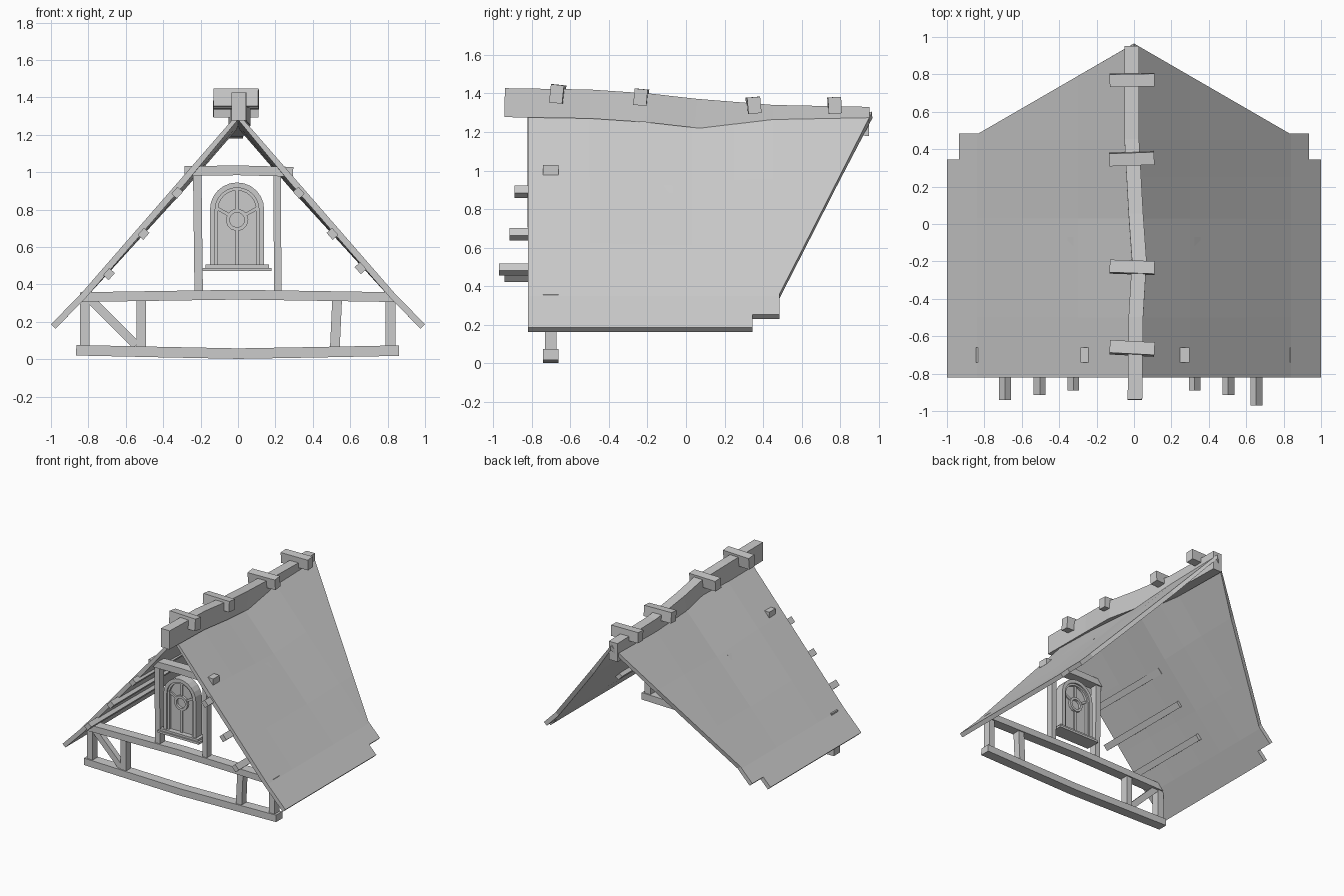
import bpy, bmesh, math
from mathutils import Vector, Matrix

cube = bpy.data.objects.get("Cube")
if cube:
    bpy.data.objects.remove(cube, do_unlink=True)

GREY = (0.6, 0.6, 0.6, 1)
mat = bpy.data.materials.new("plain grey")
mat.use_nodes = True
mat.diffuse_color = GREY
mat.node_tree.nodes["Principled BSDF"].inputs["Base Color"].default_value = GREY


def finish(name, bm):
    bmesh.ops.recalc_face_normals(bm, faces=bm.faces)
    mesh = bpy.data.meshes.new(name)
    bm.to_mesh(mesh)
    bm.free()
    mesh.materials.append(mat)
    obj = bpy.data.objects.new(name, mesh)
    bpy.context.collection.objects.link(obj)
    return obj


def beam(name, points, depth, height, side=(0, 1, 0), closed=False):
    """Sweep a rectangle along points; depth runs along side, height across it."""
    pts = [Vector(p) for p in points]
    side = Vector(side).normalized()
    bm = bmesh.new()
    rings = []
    n = len(pts)
    for i, p in enumerate(pts):
        a = pts[i - 1] if closed or i else p
        b = pts[(i + 1) % n] if closed or i < n - 1 else p
        up = (b - a).cross(side).normalized() * height / 2
        s = side * depth / 2
        rings.append([bm.verts.new(p + q) for q in (s + up, s - up, -s - up, up - s)])
    for i in range(n if closed else n - 1):
        r, t = rings[i], rings[(i + 1) % n]
        for k in range(4):
            bm.faces.new((r[k], r[(k + 1) % 4], t[(k + 1) % 4], t[k]))
    if not closed:
        bm.faces.new(rings[0])
        bm.faces.new(rings[-1])
    return finish(name, bm)


# Roof: one half outlined in plan, lifted to the slope, mirrored and thickened
RIDGE = [(-0.82, 1.315), (-0.5, 1.305), (0.03, 1.27), (0.45, 1.295), (0.97, 1.305)]


def ridge_height(y):
    for (y0, z0), (y1, z1) in zip(RIDGE, RIDGE[1:]):
        if y <= y1:
            return z0 + (z1 - z0) * (y - y0) / (y1 - y0)
    return RIDGE[-1][1]


def roof_height(x, y):
    if x > 0.84:
        return 0.35 - (x - 0.84) * 1.02
    return 0.35 + (ridge_height(y) - 0.35) * (1 - x / 0.84)


bm = bmesh.new()
outline = [(0, -0.82), (1, -0.82), (1, 0.345), (0.935, 0.345),
           (0.935, 0.485), (0.83, 0.485), (0, 0.965)]
bm.faces.new([bm.verts.new((x, y, 0)) for x, y in outline])
cuts = [((0, y, 0), (0, 1, 0)) for y in (-0.5, -0.2, 0.03, 0.25, 0.45)]
cuts += [((x, 0, 0), (1, 0, 0)) for x in (0.3, 0.6, 0.84)]
for co, no in cuts:
    bmesh.ops.bisect_plane(bm, geom=bm.verts[:] + bm.edges[:] + bm.faces[:],
                           plane_co=co, plane_no=no)
for v in bm.verts:
    v.co.z = roof_height(v.co.x, v.co.y)
roof = finish("roof", bm)
roof.data.update()
if roof.data.polygons[0].normal.z < 0:
    roof.data.flip_normals()
roof.modifiers.new("mirror", 'MIRROR')
thick = roof.modifiers.new("thickness", 'SOLIDIFY')
thick.thickness = 0.034
thick.offset = -1

# Wavy ridge beam
beam("ridge_beam", [(0.005, -0.94, 1.352), (0.01, -0.5, 1.345), (0.028, -0.2, 1.325),
                    (0.01, 0.05, 1.297), (-0.012, 0.45, 1.265), (-0.012, 0.95, 1.255)],
     0.078, 0.15, side=(1, 0, 0))

# Short cross pieces straddling the ridge
for i, (x, y, z, turn, tilt) in enumerate([
        (-0.01, -0.665, 1.397, -3, -6), (-0.01, -0.232, 1.38, -2, -5),
        (-0.012, 0.35, 1.338, 2, 5), (-0.01, 0.77, 1.338, 1, 3)]):
    bm = bmesh.new()
    size = Matrix.Diagonal((0.24, 0.068, 0.085 + 0.01 * (i == 0), 1))
    rot = Matrix.Rotation(math.radians(turn), 4, 'Z') @ Matrix.Rotation(math.radians(tilt), 4, 'X')
    bmesh.ops.create_cube(bm, size=1, matrix=Matrix.Translation((x, y, z)) @ rot @ size)
    finish(f"ridge_cross_piece_{i + 1}", bm)

# Purlins under each roof slope
for label, sx, lowest in (("left", 1, (0.655, 0.487, -0.97)), ("right", -1, (0.69, 0.455, -0.94))):
    spots = [(0.325, 0.89, -0.89), (0.505, 0.67, -0.915), lowest]
    for i, (x, z, front) in enumerate(spots):
        beam(f"{label}_purlin_{i + 1}", [(sx * x, front, z), (sx * x, -0.07, z)],
             0.05, 0.04, side=(sx * 0.66, 0, -0.75))

# Gable timbers
Y = -0.7


def timber(name, pts, depth=0.06, height=0.052):
    return beam(name, [(x, Y, z) for x, z in pts], depth, height)


timber("sill_beam", [(-0.865, 0.048), (-0.4, 0.038), (0, 0.03), (0.4, 0.037), (0.86, 0.046)], 0.08, 0.056)
timber("tie_beam", [(-0.845, 0.332), (-0.4, 0.339), (0, 0.345), (0.4, 0.339), (0.835, 0.332)], 0.08)
timber("collar_beam", [(-0.285, 1.006), (0, 1.01), (0.295, 1.002)], 0.08)
timber("right_corner_post", [(-0.82, 0.06), (-0.82, 0.32)])
timber("left_corner_post", [(0.815, 0.06), (0.815, 0.32)])
timber("right_inner_post", [(-0.518, 0.06), (-0.518, 0.32)])
timber("left_inner_post", [(0.518, 0.06), (0.53, 0.32)])
timber("right_brace", [(-0.785, 0.315), (-0.545, 0.075)], 0.045, 0.048)
timber("right_upper_post", [(-0.21, 0.35), (-0.218, 1.0)], height=0.045)
timber("left_upper_post", [(0.212, 0.35), (0.21, 1.0)], height=0.04)

# Arched window: frame, recessed pane, bars, centre ring and sill
CX, SPRING = -0.005, 0.8


def arch(r, bottom=0.5, steps=12):
    arc = [(CX + r * math.cos(math.pi * k / steps), SPRING + r * math.sin(math.pi * k / steps))
           for k in range(steps + 1)]
    return [(CX + r, bottom)] + arc + [(CX - r, bottom)]


timber("window_frame", arch(0.131), 0.08, 0.028)
timber("window_inner_frame", arch(0.11), 0.055, 0.016)
bm = bmesh.new()
pane = bm.faces.new([bm.verts.new((x, Y + 0.008, z)) for x, z in arch(0.12)])
ext = bmesh.ops.extrude_face_region(bm, geom=[pane])
for v in ext["geom"]:
    if isinstance(v, bmesh.types.BMVert):
        v.co.y -= 0.016
finish("window_pane", bm)

HUB = 0.745
timber("window_lower_bar", [(CX, 0.5), (CX, HUB - 0.05)], 0.04, 0.018)
timber("window_upper_bar", [(CX, HUB + 0.05), (CX, SPRING + 0.115)], 0.04, 0.018)
for label, s in (("left", 1), ("right", -1)):
    timber(f"window_{label}_bar", [(CX + s * 0.04, HUB + 0.025), (CX + s * 0.112, HUB + 0.065)], 0.04, 0.018)
ring = [(CX + 0.05 * math.cos(math.tau * k / 12), Y, HUB + 0.05 * math.sin(math.tau * k / 12))
        for k in range(12)]
beam("window_ring", ring, 0.055, 0.02, closed=True)
timber("window_sill_top", [(-0.175, 0.497), (0.165, 0.497)], 0.1, 0.018)
timber("window_sill_base", [(-0.19, 0.48), (0.18, 0.48)], 0.12, 0.018)
